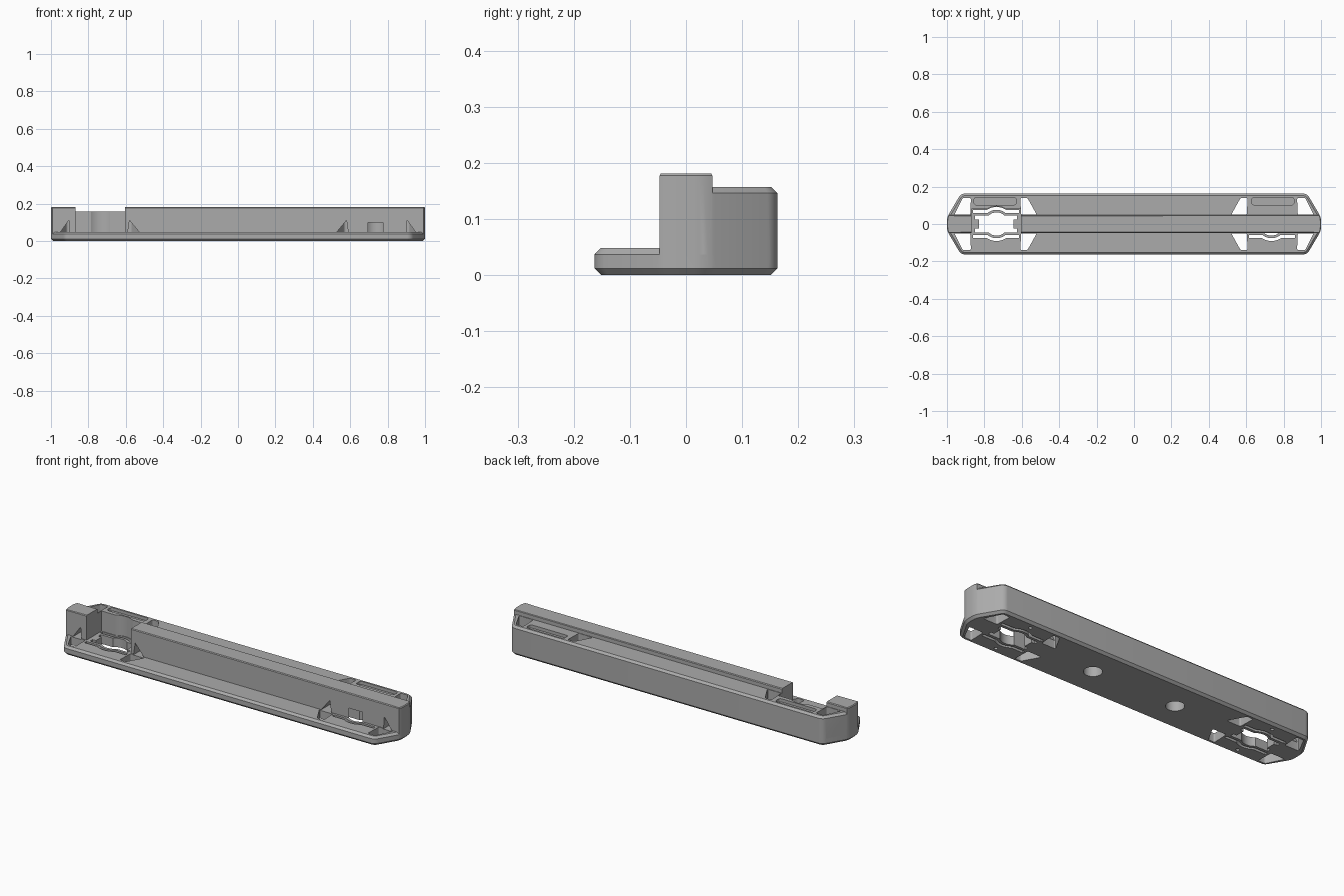
import bpy, bmesh, math

cube = bpy.data.objects.get("Cube")
if cube:
    bpy.data.objects.remove(cube, do_unlink=True)

grey = bpy.data.materials.new("plain grey")
grey.use_nodes = True
grey.diffuse_color = (0.41, 0.41, 0.41, 1)
grey.node_tree.nodes["Principled BSDF"].inputs["Base Color"].default_value = grey.diffuse_color


def prism(name, points, z0, z1, rounding=0, clip=None, top=0, bottom=0, chamfer_inner=False):
    """Extrude a plan outline, round its upright edges, clip it in y and chamfer its rims."""
    bm = bmesh.new()
    low = [bm.verts.new((x, y, z0)) for x, y in points]
    high = [bm.verts.new((x, y, z1)) for x, y in points]
    bm.faces.new(low[::-1])
    bm.faces.new(high)
    for i in range(len(points)):
        bm.faces.new((low[i - 1], low[i], high[i], high[i - 1]))
    bmesh.ops.recalc_face_normals(bm, faces=bm.faces[:])
    if rounding:
        upright = [e for e in bm.edges if abs(e.verts[0].co.z - e.verts[1].co.z) > 1e-4]
        bmesh.ops.bevel(bm, geom=upright, offset=rounding, segments=5, profile=0.5, affect='EDGES')
    if clip:
        for y, side in ((clip[0], -1), (clip[1], 1)):
            bmesh.ops.bisect_plane(bm, geom=bm.verts[:] + bm.edges[:] + bm.faces[:], dist=1e-6,
                                   plane_co=(0, y, 0), plane_no=(0, side, 0), clear_outer=True)
            bmesh.ops.holes_fill(bm, edges=[e for e in bm.edges if e.is_boundary])
    for z, size in ((z1, top), (z0, bottom)):
        if size:
            rim = [e for e in bm.edges if all(abs(v.co.z - z) < 1e-5 for v in e.verts)]
            if clip and not chamfer_inner:
                rim = [e for e in rim if any(abs(v.co.y - clip[0]) > 1e-5 for v in e.verts)]
            bmesh.ops.bevel(bm, geom=rim, offset=size, segments=1, affect='EDGES')
    bmesh.ops.recalc_face_normals(bm, faces=bm.faces[:])
    mesh = bpy.data.meshes.new(name)
    bm.to_mesh(mesh)
    bm.free()
    mesh.materials.append(grey)
    obj = bpy.data.objects.new(name, mesh)
    bpy.context.collection.objects.link(obj)
    return obj


def combine(tool, operation):
    """Apply one boolean to the body, taking the first solver that keeps its full length."""
    mod = body.modifiers.new("combine", 'BOOLEAN')
    mod.operation = operation
    mod.object = tool
    for solver in ('EXACT', 'MANIFOLD', 'FLOAT'):
        mod.solver = solver
        depsgraph = bpy.context.evaluated_depsgraph_get()
        mesh = bpy.data.meshes.new_from_object(body.evaluated_get(depsgraph))
        xs = [v.co.x for v in mesh.vertices]
        if xs and max(xs) - min(xs) > 1.9:
            break
    else:
        raise ValueError("boolean failed: " + tool.name)
    body.modifiers.clear()
    body.data = mesh
    bpy.data.objects.remove(tool, do_unlink=True)


def cut(name, points, z0, z1, rounding=0):
    combine(prism(name, points, z0, z1, rounding), 'DIFFERENCE')


def circle(cx, cy, r, n=32):
    return [(cx + r * math.cos(i * math.tau / n), cy + r * math.sin(i * math.tau / n)) for i in range(n)]


def rect(xa, xb, ya, yb):
    return [(xa, ya), (xb, ya), (xb, yb), (xa, yb)]


CLIP_X = 0.735


def bulged(xa, xb, y, r):
    """A line at height y from xa to xb that bulges out along an arc in the middle."""
    a = math.asin(y / r)
    arc = [math.pi - a - (math.pi - 2 * a) * i / 14 for i in range(15)]
    return [(xa, y)] + [(CLIP_X + r * math.cos(t), r * math.sin(t)) for t in arc] + [(xb, y)]


# Long plate, tall back wall and raised centre rail
quarter = [(1, 0.036), (0.925, 0.163)]
outline = quarter + [(-x, y) for x, y in reversed(quarter)]
outline += [(-x, -y) for x, y in outline]
body = prism("mounting_bar", outline, 0, 0.048, 0.02, top=0.011, bottom=0.012)
combine(prism("back_wall", outline, 0.012, 0.157, 0.02, clip=(0.04, 1), top=0.011), 'UNION')
combine(prism("centre_rail", outline, 0.012, 0.181, 0.02, clip=(-0.047, 0.047), top=0.004,
              chamfer_inner=True), 'UNION')

for s in (1, -1):
    def flip(pts, sy=1):
        return [(s * x, sy * y) for x, y in pts]

    # Pocket between the rail and the end post
    pocket = [(0.605, -0.2)] + bulged(0.605, 0.87, 0.08, 0.095) + [(0.87, -0.2)]
    cut("pocket_cutter", flip(pocket), 0.048, 0.3)

    # Clip opening with a notch for the tab at each end
    upper = bulged(0.625, 0.85, 0.045, 0.062)
    opening = [(0.645, 0.025), (0.625, 0.025)] + upper + [(0.85, 0.025), (0.83, 0.025)]
    opening += [(x, -y) for x, y in reversed(opening)]
    cut("clip_opening_cutter", flip(opening), -0.1, 0.1)

    for sy in (1, -1):
        # Thin slots that free the spring arms
        slot = bulged(0.615, 0.862, 0.076, 0.091) + bulged(0.615, 0.862, 0.06, 0.076)[::-1]
        cut("arm_slot_cutter", flip(slot, sy), -0.1, 0.1)
        # Slanted strap holes
        cut("inner_strap_cutter", flip([(0.604, 0.05), (0.52, 0.05), (0.57, 0.14), (0.607, 0.14)], sy),
            -0.1, 0.3, 0.008)
        cut("outer_strap_cutter", flip([(0.875, 0.05), (0.96, 0.05), (0.915, 0.14), (0.872, 0.14)], sy),
            -0.1, 0.3, 0.008)
        # Small pin holes underneath
        cut("pin_hole_cutter", circle(s * CLIP_X, sy * 0.125, 0.009, 12), -0.1, 0.02)

    # Strap tunnels beneath the rail end and the post
    for name, base, peak in (("inner", (0.525, 0.59), 0.58), ("outer", (0.9, 0.952), 0.905)):
        tunnel = prism(name + "_tunnel_cutter",
                       flip([(base[0], 0.044), (base[1], 0.044), (peak, 0.11)]), -0.06, 0.06)
        for v in tunnel.data.vertices:
            v.co = (v.co.x, v.co.z, v.co.y)
        tunnel.data.flip_normals()
        combine(tunnel, 'DIFFERENCE')

    # Shallow recess on the back wall and a blind screw hole underneath
    cut("top_recess_cutter", flip(rect(0.63, 0.855, 0.102, 0.142)), 0.14, 0.3, 0.012)
    cut("screw_hole_cutter", circle(s * 0.25, 0, 0.045), -0.1, 0.06)

# Crisp edges with smooth rounded corners
bpy.context.view_layer.objects.active = body
body.select_set(True)
bpy.ops.object.shade_smooth_by_angle(angle=math.radians(25))
